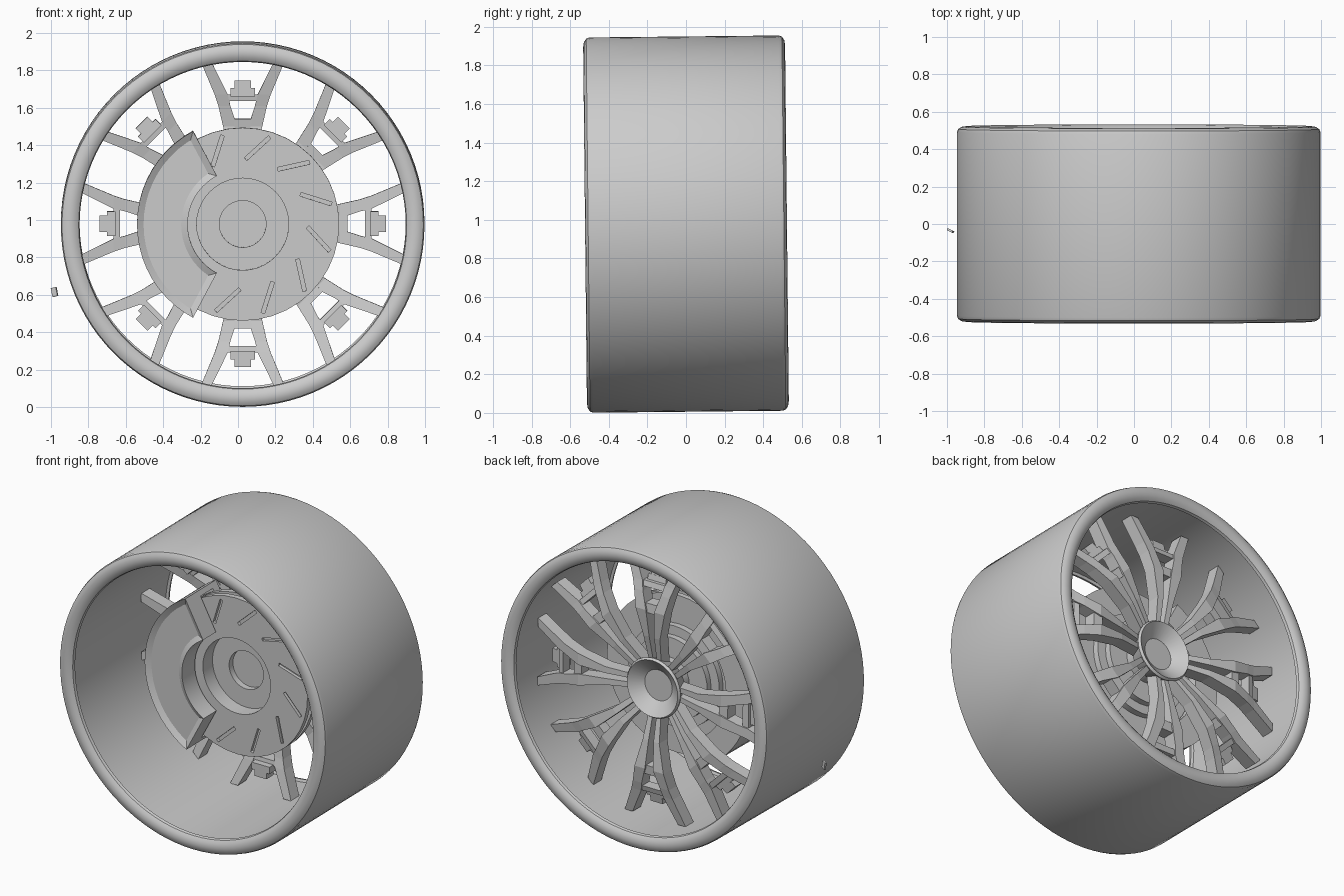
import bpy, bmesh
from math import cos, sin, pi, radians
from mathutils import Matrix, Vector

cube = bpy.data.objects.get("Cube")
if cube:
    bpy.data.objects.remove(cube)

metal = bpy.data.materials.new("light_grey_metal")
metal.use_nodes = True
metal.diffuse_color = (0.6, 0.6, 0.6, 1)
metal.node_tree.nodes["Principled BSDF"].inputs["Base Color"].default_value = (0.6, 0.6, 0.6, 1)

# The wheel axle runs along y, with a very slight lean
PLACE = Matrix.Translation((0.025, 0, 0.978)) @ Matrix.Rotation(radians(0.6), 4, 'X')


def finish(bm, name, smooth=False, place=PLACE):
    bmesh.ops.recalc_face_normals(bm, faces=bm.faces)
    bm.transform(place)
    mesh = bpy.data.meshes.new(name)
    bm.to_mesh(mesh)
    bm.free()
    mesh.materials.append(metal)
    obj = bpy.data.objects.new(name, mesh)
    bpy.context.collection.objects.link(obj)
    if smooth:
        shade(obj)
    return obj


def activate(obj):
    bpy.ops.object.select_all(action='DESELECT')
    obj.select_set(True)
    bpy.context.view_layer.objects.active = obj


def shade(obj):
    activate(obj)
    bpy.ops.object.shade_smooth_by_angle(angle=radians(28))


def lathe(profile, steps, start=0, end=360):
    """Sweep a closed (radius, y) profile around the axle."""
    bm = bmesh.new()
    full = end - start == 360
    rings = []
    for i in range(steps if full else steps + 1):
        a = radians(start + (end - start) * i / steps)
        rings.append([bm.verts.new((r * cos(a), y, r * sin(a))) for r, y in profile])
    n = len(profile)
    for i in range(steps):
        p, q = rings[i], rings[(i + 1) % len(rings)]
        for j in range(n):
            k = (j + 1) % n
            if profile[j][0] > 0 or profile[k][0] > 0:
                bm.faces.new((p[j], p[k], q[k], q[j]))
    if not full:
        bm.faces.new(rings[0])
        bm.faces.new(rings[-1])
    bmesh.ops.remove_doubles(bm, verts=bm.verts, dist=1e-5)
    bmesh.ops.dissolve_degenerate(bm, edges=bm.edges, dist=1e-6)
    bmesh.ops.recalc_face_normals(bm, faces=bm.faces)
    return bm


def loft(bm, stations):
    """Bar through stations of (height, x_min, x_max, y_front, y_back)."""
    rings = [[bm.verts.new(c) for c in ((x0, y0, z), (x1, y0, z), (x1, y1, z), (x0, y1, z))]
             for z, x0, x1, y0, y1 in stations]
    for p, q in zip(rings, rings[1:]):
        for j in range(4):
            k = (j + 1) % 4
            bm.faces.new((p[j], p[k], q[k], q[j]))
    bm.faces.new(rings[0])
    bm.faces.new(rings[-1])


# Barrel with rounded lips at both ends
lip = [(0.972, 0.49), (0.966, 0.507), (0.948, 0.519), (0.922, 0.523),
       (0.895, 0.517), (0.877, 0.503), (0.872, 0.485), (0.888, 0.478)]
barrel = lip + [(r, -y) for r, y in reversed(lip)]
finish(lathe(barrel, 96), "rim_barrel", True)

# Brake disc with a vent groove, recessed centre and stepped back
disc = finish(lathe([(0, 0.09), (0.125, 0.09), (0.125, 0.05), (0.246, 0.05), (0.246, -0.05),
                     (0.516, -0.05), (0.516, -0.015), (0.47, -0.015), (0.47, 0.015),
                     (0.516, 0.015), (0.516, 0.05), (0.33, 0.05), (0.33, 0.09),
                     (0.27, 0.09), (0.27, 0.13), (0.14, 0.13), (0.14, 0.2), (0, 0.2)], 40),
              "brake_disc")

# Twelve skewed slots cut into the disc face
bm = bmesh.new()
for i in range(12):
    a, b = radians(87.4 + 30 * i), radians(72.8 + 30 * i)
    p = Vector((0.348 * cos(a), -0.05, 0.348 * sin(a)))
    q = Vector((0.487 * cos(b), -0.05, 0.487 * sin(b)))
    d = (q - p).normalized()
    axes = Matrix((d, (0, 1, 0), d.cross(Vector((0, 1, 0))))).transposed().to_4x4()
    size = Matrix.Diagonal(((q - p).length, 0.04, 0.02, 1))
    bmesh.ops.create_cube(bm, size=1, matrix=Matrix.Translation((p + q) / 2) @ axes @ size)
cutter = finish(bm, "slot_cutter")
cutter.hide_render = True
cut = disc.modifiers.new("slots", 'BOOLEAN')
cut.operation = 'DIFFERENCE'
cut.solver = 'EXACT'
cut.object = cutter
activate(disc)
bpy.ops.object.modifier_apply(modifier=cut.name)
bpy.data.objects.remove(cutter)
shade(disc)

# Brake caliper: a U section wrapped over the disc, with a sunken front panel
bm = lathe([(0.294, -0.2), (0.565, -0.2), (0.565, 0.12), (0.4, 0.12),
            (0.4, 0.065), (0.53, 0.065), (0.53, -0.065), (0.294, -0.065)], 20, 118, 242)
front = [f for f in bm.faces if f.normal.y < -0.9 and f.calc_center_median().y < -0.19]
bmesh.ops.inset_region(bm, faces=front, thickness=0.035, use_even_offset=True)
bmesh.ops.translate(bm, verts=list({v for f in front for v in f.verts}), vec=(0, 0.02, 0))
finish(bm, "brake_caliper", True)

# Dished hub cap on the back
finish(lathe([(0, 0.25), (0.1, 0.25), (0.185, 0.315), (0.195, 0.3),
              (0.15, 0.19), (0, 0.19)], 40), "hub_cap", True)

# Forked double spokes: (height, inner x, outer x, y of the back face)
arm = [(0.14, 0.012, 0.042, 0.28), (0.34, 0.018, 0.06, 0.325), (0.52, 0.03, 0.105, 0.345),
       (0.63, 0.066, 0.13, 0.325), (0.69, 0.08, 0.15, 0.31), (0.862, 0.165, 0.222, 0.275)]
for i in range(8):
    bm = bmesh.new()
    for s in (1, -1):
        loft(bm, [(z, s * a, s * b, y - 0.085, y) for z, a, b, y in arm])
    loft(bm, [(0.5, -0.04, 0.04, 0.26, 0.335), (0.56, -0.05, 0.05, 0.25, 0.33)])
    loft(bm, [(0.655, -0.085, 0.085, 0.235, 0.31), (0.69, -0.09, 0.09, 0.23, 0.3)])
    loft(bm, [(0.68, -0.066, 0.066, 0.19, 0.28), (0.725, -0.066, 0.066, 0.19, 0.27)])
    loft(bm, [(0.72, -0.044, 0.044, 0.19, 0.27), (0.765, -0.044, 0.044, 0.19, 0.26)])
    finish(bm, f"spoke_{i + 1}", place=PLACE @ Matrix.Rotation(i * pi / 4, 4, 'Y'))

# Small valve chip beside the barrel
bm = bmesh.new()
bmesh.ops.create_cube(bm, size=1, matrix=Matrix.Diagonal((0.03, 0.012, 0.048, 1)))
finish(bm, "valve_chip", place=Matrix.Translation((-0.981, -0.036, 0.615))
       @ Matrix.Rotation(radians(-25), 4, 'Z') @ Matrix.Rotation(radians(-12), 4, 'Y'))
